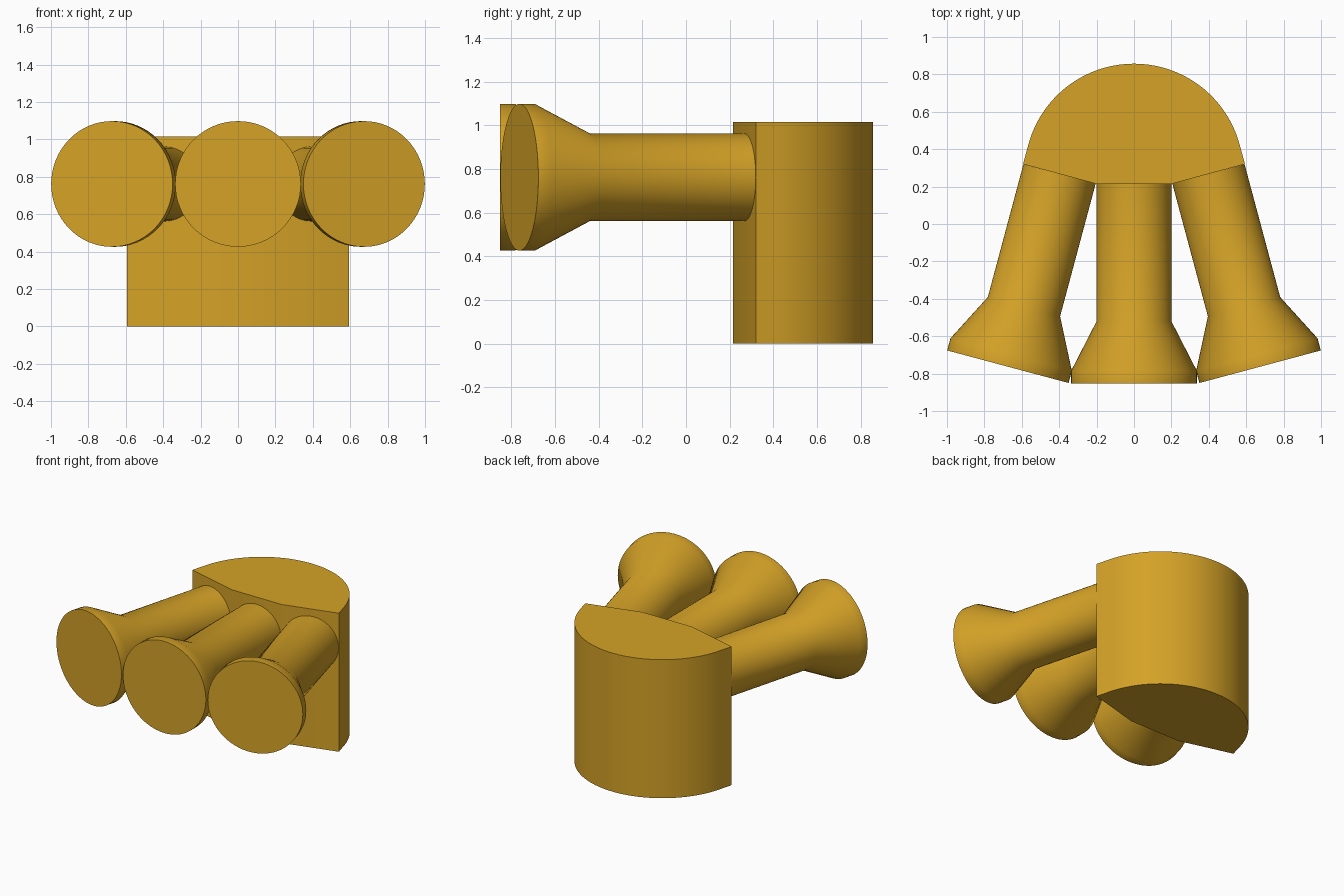
import bpy, bmesh, math
from mathutils import Matrix, Vector

if "Cube" in bpy.data.objects:
    bpy.data.objects.remove(bpy.data.objects["Cube"])

gold = bpy.data.materials.new("golden_yellow")
gold.diffuse_color = (0.66, 0.36, 0.02, 1)
gold.use_nodes = True
gold.node_tree.nodes["Principled BSDF"].inputs["Base Color"].default_value = gold.diffuse_color

TILT = math.radians(15)
HEIGHT = 1.015       # body height
AXIS_Z = 0.762       # height of the horn axes
HALF, FRONT_Y = 0.203, 0.215
WIDTH = 0.407        # width of each front facet


def finish(name, bm):
    bmesh.ops.recalc_face_normals(bm, faces=bm.faces)
    mesh = bpy.data.meshes.new(name)
    bm.to_mesh(mesh)
    bm.free()
    mesh.materials.append(gold)
    obj = bpy.data.objects.new(name, mesh)
    bpy.context.collection.objects.link(obj)
    bpy.ops.object.select_all(action='DESELECT')
    obj.select_set(True)
    bpy.context.view_layer.objects.active = obj
    bpy.ops.object.shade_smooth_by_angle(angle=math.radians(30))
    return obj


# Body: three-facet front, tapered flanks running tangent into a round back
corner = (HALF + WIDTH * math.cos(TILT) - 0.003, FRONT_Y + WIDTH * math.sin(TILT))
centre_y, radius = 0.272, 0.585
outline = [(-corner[0], corner[1]), (-HALF, FRONT_Y), (HALF, FRONT_Y), corner]
steps = 64
for i in range(steps + 1):
    a = TILT + (math.pi - 2 * TILT) * i / steps
    outline.append((radius * math.cos(a), centre_y + radius * math.sin(a)))
bm = bmesh.new()
base = bm.faces.new([bm.verts.new((x, y, 0)) for x, y in outline])
top = bmesh.ops.extrude_face_region(bm, geom=[base])["geom"]
bmesh.ops.translate(bm, vec=(0, 0, HEIGHT),
                    verts=[v for v in top if isinstance(v, bmesh.types.BMVert)])
finish("body", bm)


# Horns: tube, flare and short rim, one square to each front facet
def horn(name, start, angle, sides=64):
    profile = [(0, 0.2), (0.735, 0.2), (1.0, 0.336), (1.067, 0.336)]
    bm = bmesh.new()
    rings = []
    for dist, r in profile:
        rings.append([bm.verts.new((r * math.cos(2 * math.pi * k / sides), -dist,
                                    r * math.sin(2 * math.pi * k / sides)))
                      for k in range(sides)])
    for a, b in zip(rings, rings[1:]):
        for k in range(sides):
            n = (k + 1) % sides
            bm.faces.new((a[k], a[n], b[n], b[k]))
    bm.faces.new(rings[0])
    bm.faces.new(rings[-1])
    bmesh.ops.transform(bm, verts=bm.verts,
                        matrix=Matrix.Translation(Vector(start)) @ Matrix.Rotation(angle, 4, 'Z'))
    finish(name, bm)


side_x, side_y = (HALF + corner[0]) / 2, (FRONT_Y + corner[1]) / 2
horn("centre_horn", (0, FRONT_Y, AXIS_Z), 0)
horn("left_horn", (-side_x, side_y, AXIS_Z), -TILT)
horn("right_horn", (side_x, side_y, AXIS_Z), TILT)
